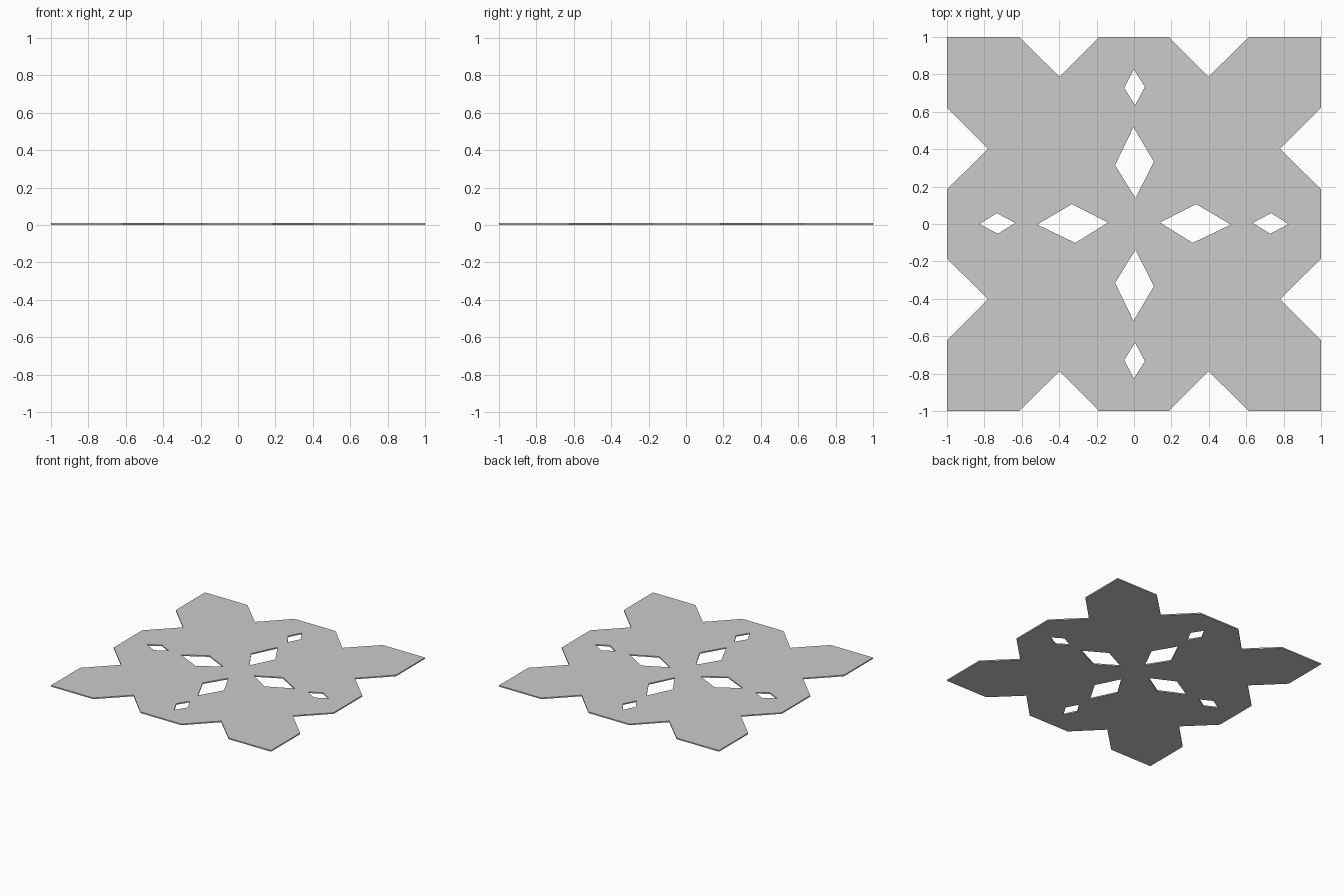
import bpy

if "Cube" in bpy.data.objects:
    bpy.data.objects.remove(bpy.data.objects["Cube"])

T = 0.01  # paper thickness

# Outline of one quadrant, from the right edge round to the top edge
quad = [(1, 0.185), (0.78, 0.403), (1, 0.622), (1, 1),
        (0.615, 1), (0.398, 0.787), (0.187, 1)]
outline = []
for sx, sy in ((1, 1), (-1, 1), (-1, -1), (1, -1)):
    pts = [(sx * x, sy * y) for x, y in quad]
    outline += pts if sx * sy > 0 else pts[::-1]

# Diamond cut-outs on the right arm, mirrored and swapped to the other arms
diamonds = [
    [(0.138, 0.008), (0.333, 0.106), (0.518, -0.003), (0.314, -0.101)],
    [(0.635, 0.006), (0.733, 0.058), (0.827, -0.001), (0.727, -0.052)],
]
loops = [outline]
for d in diamonds:
    for s in (1, -1):
        loops.append([(s * x, y) for x, y in d])
        loops.append([(y, s * x) for x, y in d])

# Filled flat curve with holes, extruded to a thin sheet
curve = bpy.data.curves.new("cut_paper_sheet", 'CURVE')
curve.dimensions = '2D'
curve.fill_mode = 'BOTH'
curve.extrude = T / 2
for pts in loops:
    sp = curve.splines.new('POLY')
    sp.points.add(len(pts) - 1)
    for p, (x, y) in zip(sp.points, pts):
        p.co = (x, y, 0, 1)
    sp.use_cyclic_u = True

sheet = bpy.data.objects.new("cut_paper_sheet", curve)
sheet.location.z = T / 2
bpy.context.collection.objects.link(sheet)
bpy.context.view_layer.objects.active = sheet
sheet.select_set(True)
bpy.ops.object.convert(target='MESH')
bpy.ops.object.shade_flat()
